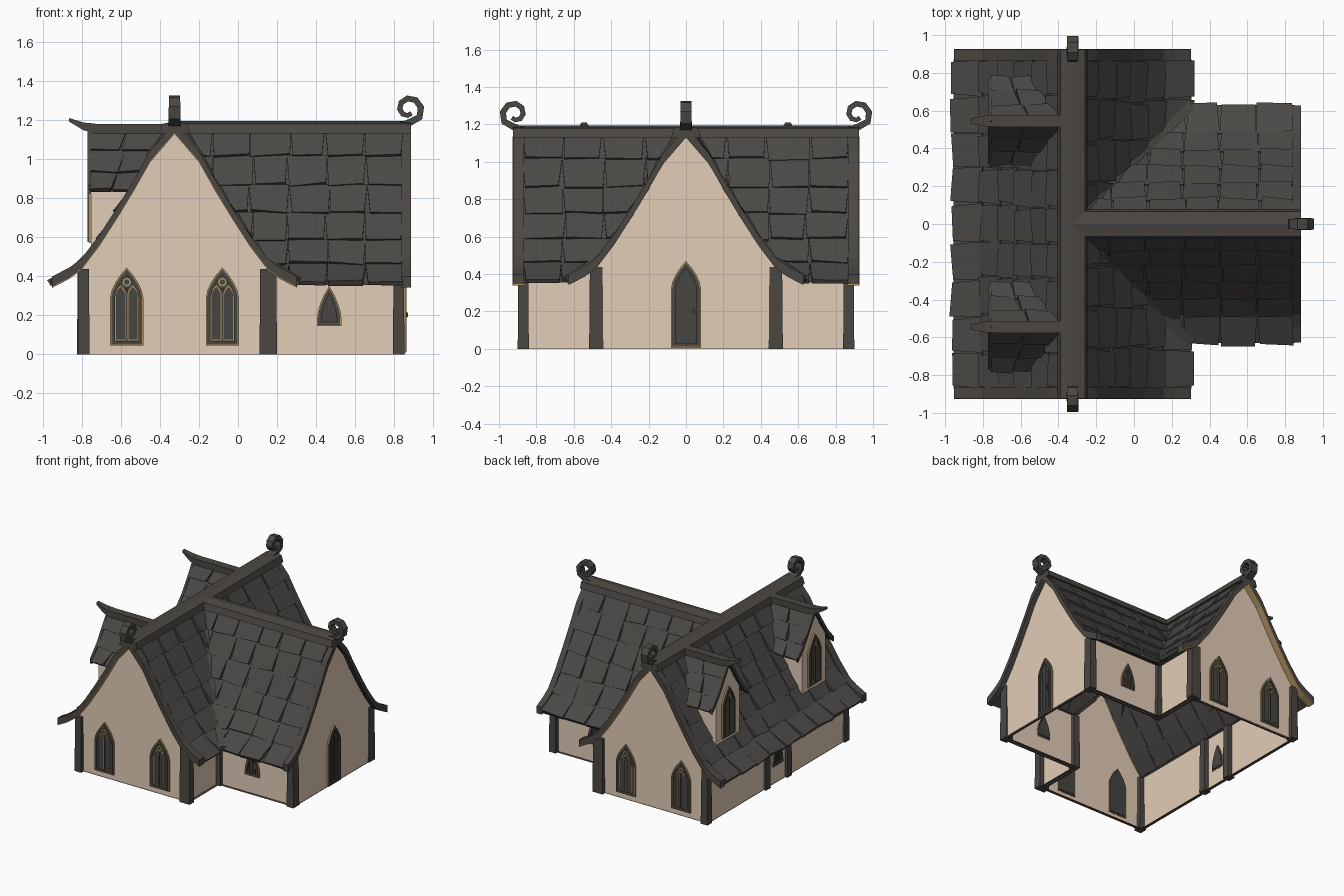
import bpy, bmesh, math, random
from mathutils import Vector as V

if "Cube" in bpy.data.objects:
    bpy.data.objects.remove(bpy.data.objects["Cube"])
random.seed(4)

def material(name, col):
    m = bpy.data.materials.new(name)
    m.diffuse_color = (*col, 1)
    m.use_nodes = True
    m.node_tree.nodes["Principled BSDF"].inputs["Base Color"].default_value = m.diffuse_color
    return m

WALL = material("plaster", (0.77, 0.61, 0.475))
TILE = material("slate tile", (0.070, 0.066, 0.061))
TRIM = material("dark timber", (0.070, 0.063, 0.055))
GLASS = material("dark panel", (0.060, 0.060, 0.056))
BRONZE = material("bronze", (0.42, 0.28, 0.12))

RX = -0.325                      # x of the main ridge
# roof half profile: distance from ridge, height (one step per tile row)
P = [(0.03, 1.18), (0.125, 1.02), (0.21, 0.87), (0.295, 0.73), (0.385, 0.59), (0.48, 0.465), (0.63, 0.37)]
DP = [(0.0, 1.17), (0.075, 1.05), (0.15, 0.935), (0.225, 0.85)]   # dormer

def main_d(z):
    """distance from main ridge at which the roof has height z"""
    for (d0, z0), (d1, z1) in zip(P, P[1:]):
        if z >= z1:
            return d0 + (d1 - d0) * (z0 - z) / (z0 - z1)
    return P[-1][0]

def finish(bm, name, mat, recalc=True):
    if recalc:
        bmesh.ops.recalc_face_normals(bm, faces=bm.faces)
    me = bpy.data.meshes.new(name)
    bm.to_mesh(me)
    bm.free()
    me.materials.append(mat)
    ob = bpy.data.objects.new(name, me)
    bpy.context.collection.objects.link(ob)

def sweep(bm, rings):
    """join equal point rings into a capped solid"""
    rs = [[bm.verts.new(p) for p in r] for r in rings]
    n = len(rs[0])
    for a, b in zip(rs, rs[1:]):
        for i in range(n):
            bm.faces.new((a[i], a[(i + 1) % n], b[(i + 1) % n], b[i]))
    bm.faces.new(rs[0])
    bm.faces.new(rs[-1])

def box(bm, lo, hi, taper=0.0):
    (x0, y0, z0), (x1, y1, z1) = lo, hi
    t = taper
    sweep(bm, [[(x0, y0, z0), (x1, y0, z0), (x1, y1, z0), (x0, y1, z0)],
               [(x0 + t, y0 + t, z1), (x1 - t, y0 + t, z1), (x1 - t, y1 - t, z1), (x0 + t, y1 - t, z1)]])

def band(bm, f, prof, s0, s1, lo, hi):
    """board following a roof profile between s0 and s1"""
    sweep(bm, [[f(s0, d, z + lo), f(s1, d, z + lo), f(s1, d, z + hi), f(s0, d, z + hi)] for d, z in prof])

def tiles(name, f, prof, s0, s1, step, clip=None):
    """rows of loose slates over a thin base sheet; s1 is a function of height"""
    bm = bmesh.new()
    vs = [[bm.verts.new(f(s, d, z - 0.014)) for s in (s0, s1(z))] for d, z in prof]
    for a, b in zip(vs, vs[1:]):
        bm.faces.new((a[0], a[1], b[1], b[0]))
    for (d0, z0), (d1, z1) in zip(prof, prof[1:]):
        n = V((z0 - z1, d1 - d0)).normalized()
        k = max(1, round(abs(s1((z0 + z1) / 2) - s0) / step))
        cut = [0] + [(i + random.uniform(-0.07, 0.07)) / k for i in range(1, k)] + [1]
        for i in range(k):
            def quad(t, side):
                # lower corners pull in a little, leaving wedge gaps between slates
                tb = t - side * random.uniform(0.0, 0.09) / k
                g = random.uniform(0.006, 0.024)
                top, bot = V((d0, z0)), V((d1, z1 - 0.004))
                bot += (bot - top).normalized() * random.uniform(-0.008, 0.012)
                out = []
                for p, h, u in ((top, -0.02, t), (bot, -0.012, tb), (bot, g, tb), (top, 0, t)):
                    q = p + n * h
                    out.append(f(s0 + (s1(p.y) - s0) * u, q.x, q.y))
                return out
            sweep(bm, [quad(cut[i], -1), quad(cut[i + 1], 1)])
    if clip:
        sy, wing = clip
        bmesh.ops.bisect_plane(bm, geom=bm.verts[:] + bm.edges[:] + bm.faces[:], plane_co=(RX, 0, 0),
                               plane_no=(1, -sy, 0), clear_inner=wing, clear_outer=not wing)
    finish(bm, name, TILE)

left = lambda s, d, z: V((RX - d, s, z))
right = lambda s, d, z: V((RX + d, s, z))
wing_side = lambda sy: (lambda s, d, z: V((s, sy * d, z)))

# roof slopes
tiles("roof_left", left, P, -0.87, lambda z: 0.87, 0.2)
for sy, nm in ((1, "back"), (-1, "front")):
    tiles("roof_right_" + nm, right, P, 0, lambda z, s=sy: 0.87 * s, 0.2, (sy, False))
    tiles("roof_wing_" + nm, wing_side(sy), P, RX, lambda z: 0.85, 0.21, (sy, True))

# barge boards with a bronze lining, and valley strips
bm, lining = bmesh.new(), bmesh.new()
board = [(0.0, 1.165)] + P[1:-1] + [(0.54, 0.422), (0.628, 0.376)]
for sy in (1, -1):
    for f in (left, right):
        band(bm, f, board, sy * 0.865, sy * 0.925, -0.03, 0.022)
        band(lining, f, board, sy * 0.862, sy * 0.9275, -0.036, -0.03)
    band(bm, wing_side(sy), board, 0.838, 0.885, -0.035, 0.022)
    sweep(bm, [[V((RX + d + o, sy * (d - o), z + h)) for o, h in
                ((-0.018, -0.01), (0.018, -0.01), (0.018, 0.022), (-0.018, 0.022))] for d, z in [(0.07, 1.11)] + P[1:]])
finish(bm, "barge_boards", TRIM)
finish(lining, "barge_lining", BRONZE)

# ridge caps
bm = bmesh.new()
sec = [(-0.08, 1.13), (-0.065, 1.18), (0, 1.194), (0.065, 1.18), (0.08, 1.13)]
sweep(bm, [[(RX + a, y, z) for a, z in sec] for y in (-0.925, 0.925)])
sweep(bm, [[(x, a, z) for a, z in sec] for x in (RX, 0.885)])
finish(bm, "ridge_caps", TRIM)

# scroll finials
def scroll(bm, f):
    path = [(0.82, 1.165), (0.875, 1.185)]
    for i in range(9):
        a = math.radians(-35 + i * 43)
        r = 0.071 - 0.0055 * i
        path.append((0.872 + r * math.cos(a), 1.256 + r * math.sin(a)))
    rings = []
    for i, p in enumerate(path):
        t = V(path[min(i + 1, len(path) - 1)]) - V(path[max(i - 1, 0)])
        n = V((-t.y, t.x)).normalized() * (0.019 - 0.0007 * i)
        w = 0.032 - 0.0008 * i
        rings.append([f(p[0] + n.x * k, w * m, p[1] + n.y * k) for k, m in ((1, 1), (1, -1), (-1, -1), (-1, 1))])
    sweep(bm, rings)
bm = bmesh.new()
scroll(bm, lambda u, w, z: V((u, w, z)))
for sy in (1, -1):
    scroll(bm, lambda u, w, z: V((RX + w, sy * (u + 0.042), z)))
finish(bm, "scroll_finials", TRIM)

# walls: T-shaped plan, open underneath, curved gables
XL, XR, XE, YM, YW = RX - 0.48, RX + 0.485, 0.845, 0.87, 0.48
plan = [(XL, -YM), (XR, -YM), (XR, -YW), (XE, -YW), (XE, YW), (XR, YW), (XR, YM), (XL, YM)]
edges = list(zip(plan, plan[1:] + plan[:1]))
bm = bmesh.new()
for i, (a, b) in enumerate(edges):
    if i not in (0, 3, 6):
        bm.faces.new([bm.verts.new(p) for p in ((*a, 0), (*b, 0), (*b, 0.445), (*a, 0.445))])
half = [(0.482, 0)] + [(d, z - 0.02) for d, z in reversed(P[:-1])]
outline = half + [(-d, z) for d, z in reversed(half)]
for f in (lambda d, z: (RX + d, -YM, z), lambda d, z: (RX + d, YM, z), lambda d, z: (XE, d, z)):
    bm.faces.new([bm.verts.new(f(d, z)) for d, z in outline])
finish(bm, "walls", WALL)

# timber posts
bm = bmesh.new()
for sy in (1, -1):
    for x, y, w, h in ((XL + 0.015, 0.87, 0.03, 0.03), (XR - 0.005, 0.87, 0.045, 0.03), (XE - 0.022, 0.48, 0.03, 0.038),
                       (XR + 0.01, 0.48, 0.03, 0.03), (XL + 0.01, 0.135, 0.03, 0.03)):
        box(bm, (x - w, sy * y - h, 0), (x + w, sy * y + h, 0.438), 0.004)
finish(bm, "posts", TRIM)

# ground sill
bm = bmesh.new()
e = 0.022
for (x0, y0), (x1, y1) in edges:
    a, b, c, d = min(x0, x1) - e, max(x0, x1) + e, min(y0, y1) - e, max(y0, y1) + e
    a, b, c, d = max(a, XL - 0.004), min(b, XE + 0.004), max(c, -YM - 0.004), min(d, YM + 0.004)
    bm.faces.new([bm.verts.new(p) for p in ((a, c, 0.003), (b, c, 0.003), (b, d, 0.003), (a, d, 0.003))])
finish(bm, "ground_sill", TRIM, False)

# pointed openings
def arch(hw, z0, z1, u0=0.0, grow=0.0, rise=1.75):
    zs = max(z0 + 0.02, z1 - rise * hw)
    hw, z0, z1 = hw + grow, z0 - grow, z1 + grow * 1.6
    side = [(hw * (1 - t ** 1.7), zs + (z1 - zs) * t) for t in (0, 0.25, 0.5, 0.75)]
    return [(u0 - hw, z0), (u0 + hw, z0)] + [(u0 + u, z) for u, z in side] + [(u0, z1)] + \
           [(u0 - u, z) for u, z in reversed(side)]

def ring(bm, f, a, b, o0, o1):
    loops = [[bm.verts.new(f(u, z, o)) for u, z in l] for l, o in ((a, o0), (a, o1), (b, o1), (b, o0))]
    n = len(a)
    for p, q in zip(loops, loops[1:] + loops[:1]):
        for i in range(n):
            bm.faces.new((p[i], p[(i + 1) % n], q[(i + 1) % n], q[i]))

def opening(name, f, hw, z0, z1, style):
    frame, panel, lines = bmesh.new(), bmesh.new(), bmesh.new()
    g = 0.016
    rise = 3.2 if style == "planks" else 1.9
    hw, z0, z1 = hw - g, z0 + g, z1 - 1.6 * g
    A = lambda grow: arch(hw, z0, z1, 0, grow, rise)
    ring(frame, f, A(g * 0.6), A(-0.008), -0.008, 0.018)
    ring(lines, f, A(g), A(g * 0.6), -0.002, 0.012)
    sweep(panel, [[f(u, z, o) for u, z in A(0)] for o in (-0.01, 0.005)])
    def bar(b, u0, u1, za, zb, o):
        sweep(b, [[f(u, z, q) for u, z in ((u0, za), (u1, za), (u1, zb), (u0, zb))] for q in (0, o)])
    if style == "window":                      # two lights with tracery
        zt = z1 - hw * 1.15
        bar(frame, -0.005, 0.005, z0, zt, 0.014)
        for s in (1, -1):
            a = (hw * 0.42, z0 + 0.01, zt + 0.015, s * hw * 0.46)
            ring(lines, f, arch(*a), arch(*a, grow=-0.006), 0.004, 0.01)
        circ = lambda r: [(r * math.cos(k * math.pi / 4), zt + 0.03 + r * math.sin(k * math.pi / 4)) for k in range(8)]
        ring(lines, f, circ(0.023), circ(0.014), 0.004, 0.012)
    else:                                      # planks
        for k in (-1, 0, 1):
            bar(frame, k * hw * 0.5 - 0.004, k * hw * 0.5 + 0.004, z0, z1 - 0.02 - abs(k) * hw * 1.1, 0.011)
        if style == "door":
            bar(frame, hw * 0.55, hw * 0.55 + 0.014, 0.19, 0.215, 0.025)
    finish(frame, name + "_frame", TRIM)
    finish(panel, name + "_panel", GLASS)
    finish(lines, name + "_moulding", BRONZE)

for sy, nm in ((1, "back"), (-1, "front")):
    for i, x in enumerate((-0.57, -0.08)):
        opening(f"{nm}_window_{i}", lambda u, z, o: V((x + u, sy * (YM + o), z)), 0.085, 0.045, 0.445, "window")
    opening(nm + "_small_window", lambda u, z, o: V((0.467 + u, sy * (YW + o), z)), 0.063, 0.145, 0.35, "planks")
opening("left_small_window", lambda u, z, o: V((XL - o, u, z)), 0.063, 0.145, 0.35, "planks")
opening("door", lambda u, z, o: V((XE + o, u, z)), 0.08, 0.005, 0.47, "door")

# dormers on the left slope
XD = -0.752
for sy, nm in ((1, "back"), (-1, "front")):
    yc = sy * 0.545
    for k, sd in ((1, "a"), (-1, "b")):
        tiles(f"dormer_roof_{nm}_{sd}", lambda s, d, z: V((s, yc + k * d, z)), DP, -0.765,
              lambda z: RX - main_d(z) + 0.02, 0.16)
    bm = bmesh.new()
    w = 0.15
    bm.faces.new([bm.verts.new((XD, yc + a, z)) for a, z in
                  ((-w, 0.52), (w, 0.52), (w, 0.915), (0.075, 1.03), (0, 1.15), (-0.075, 1.03), (-w, 0.915))])
    for k in (-w, w):
        bm.faces.new([bm.verts.new((x, yc + k, z)) for x, z in ((XD, 0.52), (XD, 0.92), (-0.51, 0.92))])
    finish(bm, f"dormer_wall_{nm}", WALL)
    bm = bmesh.new()                            # ridge horn and verge
    sweep(bm, [[(x, yc - h, z - t), (x, yc + h, z - t), (x, yc + h, z), (x, yc - h, z)] for x, z, h, t in
               ((-0.36, 1.18, 0.032, 0.05), (-0.72, 1.18, 0.032, 0.05), (-0.79, 1.187, 0.028, 0.04), (-0.865, 1.21, 0.014, 0.018))])
    for k in (1, -1):
        band(bm, lambda s, d, z: V((s, yc + k * d, z)), DP, -0.772, -0.753, -0.025, 0.016)
    finish(bm, f"dormer_trim_{nm}", TRIM)
    opening(f"dormer_window_{nm}", lambda u, z, o: V((XD - o, yc + u, z)), 0.08, 0.57, 0.97, "window")
